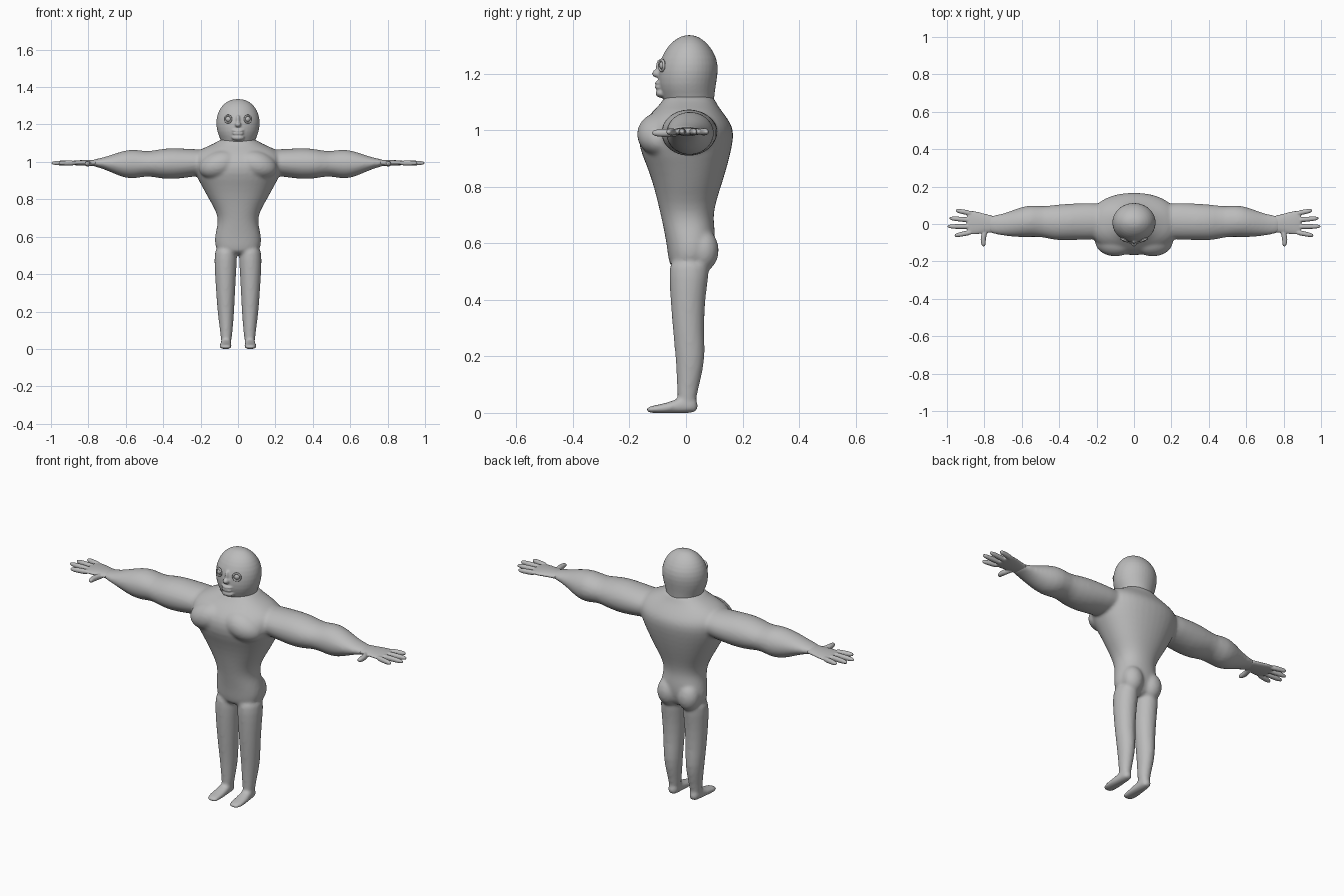
import bpy, bmesh, math
from mathutils import Matrix, Vector

if "Cube" in bpy.data.objects:
    bpy.data.objects.remove(bpy.data.objects["Cube"])

# One clay grey for the whole figure
GREY = (0.5, 0.5, 0.5, 1)
clay = bpy.data.materials.new("clay grey")
clay.use_nodes = True
clay.diffuse_color = GREY
clay.node_tree.nodes["Principled BSDF"].inputs["Base Color"].default_value = GREY


def loft(bm, axis, rows, side=1, sides=20, power=1.0):
    """Skin closed rings along an axis; row = station, then min/max on the other two axes."""
    others = [i for i in range(3) if i != axis]
    rings = []
    for t, a0, a1, b0, b1 in rows:
        ring = []
        for k in range(sides):
            ang = math.tau * k / sides
            c, s = math.cos(ang), math.sin(ang)
            c = math.copysign(abs(c) ** power, c)
            s = math.copysign(abs(s) ** power, s)
            p = [0, 0, 0]
            p[axis] = t
            p[others[0]] = (a0 + a1) / 2 + c * (a1 - a0) / 2
            p[others[1]] = (b0 + b1) / 2 + s * (b1 - b0) / 2
            p[0] *= side
            ring.append(bm.verts.new(p))
        rings.append(ring)
    for lower, upper in zip(rings, rings[1:]):
        for k in range(sides):
            n = (k + 1) % sides
            bm.faces.new((lower[k], lower[n], upper[n], upper[k]))
    bm.faces.new(rings[0][::-1])
    bm.faces.new(rings[-1])


def ball(bm, centre, radii, tilt=0):
    m = Matrix.Translation(centre) @ Matrix.Rotation(tilt, 4, 'Y') @ Matrix.Diagonal((*radii, 1))
    bmesh.ops.create_uvsphere(bm, u_segments=20, v_segments=12, radius=1, matrix=m)


def finish(name, bm, subsurf=1, voxel=0, smooth=0):
    bmesh.ops.recalc_face_normals(bm, faces=bm.faces)
    mesh = bpy.data.meshes.new(name)
    bm.to_mesh(mesh)
    bm.free()
    mesh.materials.append(clay)
    for f in mesh.polygons:
        f.use_smooth = True
    ob = bpy.data.objects.new(name, mesh)
    bpy.context.collection.objects.link(ob)
    if subsurf:
        mod = ob.modifiers.new("round", 'SUBSURF')
        mod.levels = mod.render_levels = subsurf
    if voxel:
        mod = ob.modifiers.new("fuse", 'REMESH')
        mod.mode, mod.voxel_size, mod.use_smooth_shade = 'VOXEL', voxel, True
    if smooth:
        mod = ob.modifiers.new("soften", 'SMOOTH')
        mod.factor, mod.iterations = 0.5, smooth
    return ob


# Body: torso, arms, legs and feet fused into one skin
bm = bmesh.new()
torso = [(.50, .10, -.055, .07), (.55, .126, -.064, .095), (.60, .126, -.07, .105),
         (.65, .114, -.08, .103), (.69, .107, -.088, .097), (.74, .12, -.10, .105),
         (.80, .157, -.115, .125), (.87, .195, -.138, .147), (.94, .235, -.17, .165),
         (1.0, .25, -.17, .174), (1.04, .24, -.145, .15), (1.075, .19, -.11, .122),
         (1.10, .12, -.085, .105), (1.13, .09, -.075, .098)]
loft(bm, 2, [(z, -w, w, f, b) for z, w, f, b in torso], power=.9)

arm = [(.12, -.08, .11, .93, 1.07), (.25, -.085, .115, .92, 1.068),
       (.34, -.088, .11, .905, 1.077), (.42, -.09, .105, .91, 1.07),
       (.485, -.07, .093, .927, 1.053), (.55, -.07, .104, .908, 1.07),
       (.61, -.072, .09, .913, 1.062), (.68, -.066, .062, .945, 1.037),
       (.74, -.056, .047, .97, 1.018), (.79, -.045, .045, .978, 1.012)]
leg = [(.03, .034, .092, -.03, .038), (.07, .032, .093, -.032, .04),
       (.12, .026, .1, -.033, .054), (.2, .02, .11, -.038, .07),
       (.28, .016, .116, -.046, .063), (.4, .01, .124, -.056, .068),
       (.48, .004, .128, -.06, .08), (.56, .006, .122, -.06, .09)]
foot = [(-.143, .042, .088, .002, .018), (-.12, .034, .1, -.001, .026),
        (-.07, .032, .1, -.001, .034), (-.02, .036, .093, -.001, .055),
        (.02, .036, .09, -.001, .055), (.043, .044, .084, .003, .045)]
for side in (1, -1):
    loft(bm, 0, arm, side)
    loft(bm, 2, leg, side)
    loft(bm, 1, foot, side, power=.8)
    # chest and seat muscles
    ball(bm, (side * .1, -.09, .985), (.115, .085, .075), side * .3)
    ball(bm, (side * .06, .06, .575), (.06, .057, .075))
finish("body", bm, 1, .008, 8)

# Hands: palm, four fingers and a thumb
palm = [(.73, -.05, .045, .974, 1.014), (.79, -.046, .052, .979, 1.011),
        (.84, -.058, .07, .98, 1.01), (.88, -.058, .074, .982, 1.007),
        (.895, -.05, .066, .986, 1.004)]
fingers = [(.955, .055, .073), (.99, .02, .031), (1.0, -.014, -.013), (.962, -.043, -.062)]
R = .0145
for side, label in ((1, "left"), (-1, "right")):
    bm = bmesh.new()
    loft(bm, 0, palm, side, 16)
    for tip, y0, y1 in fingers:
        rows = []
        for u, r in ((0, R), (.5, R), (.85, R * .9), (1, R * .4)):
            x, y = .86 + (tip - .86) * u, y0 + (y1 - y0) * u
            rows.append((x, y - r, y + r, .994 - r, .994 + r))
        loft(bm, 0, rows, side, 10)
    thumb = []
    for u, r in ((0, .5), (.15, .95), (.5, 1.15), (.85, 1), (1, .5)):
        x, r = .785 + .03 * (1 - abs(u - .4)) - .01 * u, R * r
        thumb.append((-.122 + .105 * u, x - r, x + r, .99 - r, .99 + r))
    loft(bm, 1, thumb, side, 10)
    finish(label + "_hand", bm, 1, .004, 4)

# Head with neck, brow, nose, lips and chin
bm = bmesh.new()
head = [(1.06, .09, -.07, .095), (1.10, .09, -.076, .1), (1.125, .097, -.088, .102),
        (1.16, .113, -.1, .107), (1.21, .12, -.1, .116), (1.255, .113, -.09, .111),
        (1.295, .092, -.067, .087), (1.32, .064, -.04, .062), (1.337, .027, -.008, .03)]
loft(bm, 2, [(z, -w, w, f, b) for z, w, f, b in head])
ball(bm, (0, -.1, 1.2), (.017, .021, .015))
ball(bm, (0, -.094, 1.222), (.011, .013, .03))
for z in (1.152, 1.167):
    ball(bm, (0, -.097, z), (.032, .014, .007))
ball(bm, (0, -.088, 1.13), (.035, .02, .016))
finish("head", bm, 1, .005, 4)

# Eyes with rounded lids
for side, label in ((1, "left"), (-1, "right")):
    centre = Vector((side * .05, -.078, 1.229))
    bm = bmesh.new()
    ball(bm, centre, (.017, .017, .017))
    finish(label + "_eye", bm, 0)
    turn = Matrix.Rotation(side * .42, 4, 'Z') @ Matrix.Rotation(math.pi / 2, 4, 'X')
    bpy.ops.mesh.primitive_torus_add(major_radius=.019, minor_radius=.005, major_segments=24,
                                     minor_segments=8, location=centre + Vector((side * .003, -.008, 0)),
                                     rotation=turn.to_euler())
    lid = bpy.context.object
    lid.name = label + "_eyelid"
    lid.data.materials.append(clay)
    bpy.ops.object.shade_smooth()
